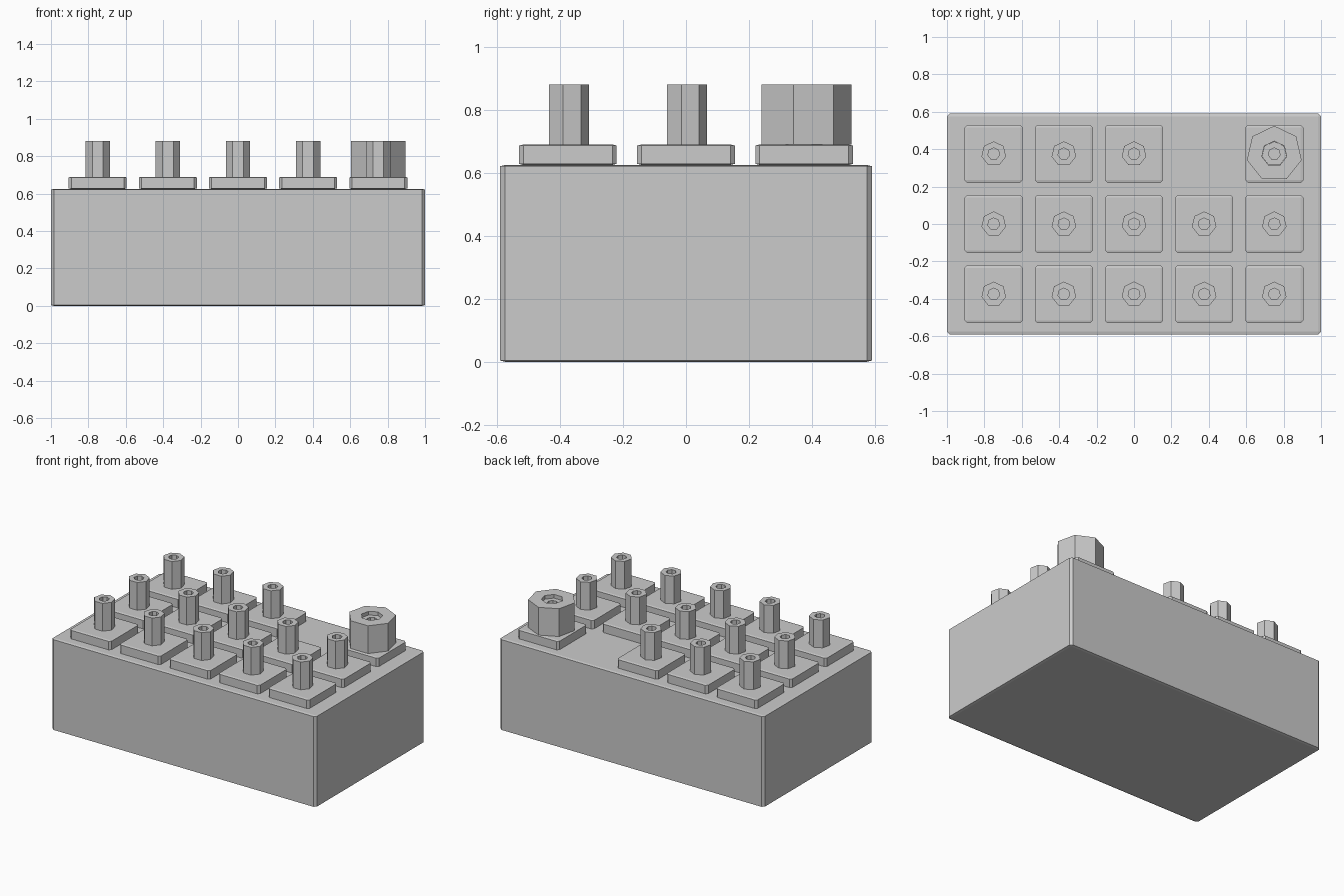
import bpy
import bmesh
from math import sin, cos, tau

cube = bpy.data.objects.get("Cube")
if cube:
    bpy.data.objects.remove(cube, do_unlink=True)

grey = bpy.data.materials.new("plain grey")
grey.use_nodes = True
color = (0.6, 0.6, 0.6, 1)
grey.diffuse_color = color
grey.node_tree.nodes["Principled BSDF"].inputs["Base Color"].default_value = color

BODY_TOP = 0.625
PLATE_TOP = 0.69
POST_TOP = 0.88
SPACING = 0.375


def add_object(name, bm, location):
    bmesh.ops.recalc_face_normals(bm, faces=bm.faces)
    mesh = bpy.data.meshes.new(name)
    bm.to_mesh(mesh)
    bm.free()
    mesh.materials.append(grey)
    obj = bpy.data.objects.new(name, mesh)
    obj.location = location
    bpy.context.collection.objects.link(obj)
    return obj


def chamfered_box(name, size, location, chamfer, squash):
    """Box resting on its location; the chamfer is squashed vertically."""
    bm = bmesh.new()
    bmesh.ops.create_cube(bm, size=1)
    bmesh.ops.scale(bm, vec=(size[0], size[1], size[2] * squash), verts=bm.verts)
    bmesh.ops.bevel(bm, geom=bm.edges[:], offset=chamfer, segments=1,
                    affect='EDGES')
    bmesh.ops.scale(bm, vec=(1, 1, 1 / squash), verts=bm.verts)
    bmesh.ops.translate(bm, vec=(0, 0, size[2] / 2), verts=bm.verts)
    return add_object(name, bm, location)


def tube(name, outer, inner, height, location, sides=7):
    """Hollow prism with one corner pointing to the back."""
    bm = bmesh.new()
    rings = []
    for radius, z in ((outer, 0), (outer, height), (inner, height), (inner, 0)):
        rings.append([bm.verts.new((radius * sin(tau * i / sides),
                                    radius * cos(tau * i / sides), z))
                      for i in range(sides)])
    for k in range(4):
        a, b = rings[k], rings[(k + 1) % 4]
        for i in range(sides):
            j = (i + 1) % sides
            bm.faces.new((a[i], a[j], b[j], b[i]))
    return add_object(name, bm, location)


# Main block
chamfered_box("body", (2, 1.18, BODY_TOP), (0, 0, 0), 0.015, 4)

# Grid of plates with hollow posts, one place left empty
for row in (-1, 0, 1):
    for column in range(-2, 3):
        if (column, row) == (1, 1):
            continue
        x, y = column * SPACING, row * SPACING
        chamfered_box("plate", (0.31, 0.31, PLATE_TOP - BODY_TOP),
                      (x, y, BODY_TOP), 0.014, 4)
        has_nut = (column, row) == (2, 1)
        top = POST_TOP - 0.025 if has_nut else POST_TOP
        tube("post", 0.067, 0.032, top - PLATE_TOP, (x, y, PLATE_TOP))
        if has_nut:
            # Large nut around the back corner post
            tube("nut", 0.15, 0.068, POST_TOP - PLATE_TOP, (x, y, PLATE_TOP))
